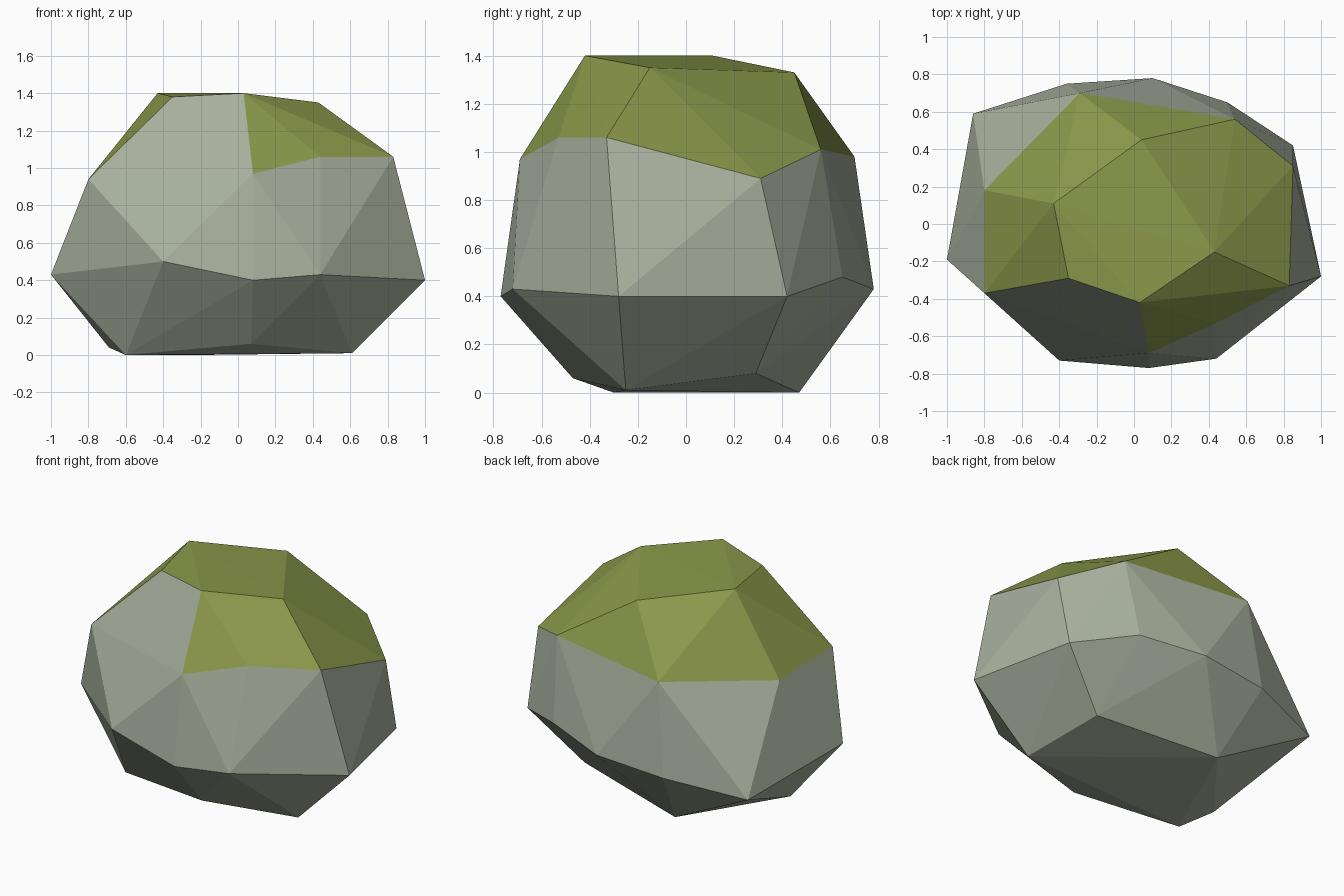
import bpy, bmesh
from mathutils import Vector

if "Cube" in bpy.data.objects:
    bpy.data.objects.remove(bpy.data.objects["Cube"])


def material(name, colour):
    m = bpy.data.materials.new(name)
    m.diffuse_color = (*colour, 1)
    m.use_nodes = True
    m.node_tree.nodes["Principled BSDF"].inputs["Base Color"].default_value = m.diffuse_color
    return m


# Boulder corners, ring by ring from the ground up
foot = [(-.60, -.30, 0), (.07, -.47, .06), (.61, -.25, .01),
        (.53, .29, .08), (-.25, .47, 0), (-.69, -.09, .04)]
belly = [(-1, -.19, .43), (-.40, -.73, .50), (.08, -.77, .40), (.44, -.72, .43),
         (1, -.28, .40), (.85, .42, .40), (.50, .65, .48), (.10, .78, .43),
         (-.36, .75, .39), (-.86, .59, .32)]
shoulder = [(-.80, -.37, .94), (.08, -.69, .97), (.44, -.53, 1.06), (.83, -.33, 1.06),
            (.85, .31, .89), (.54, .56, 1.01), (-.29, .70, .98), (-.80, .18, .93)]
crown = [(-.35, -.29, 1.38), (.03, -.42, 1.40), (.43, -.15, 1.35),
         (.04, .45, 1.33), (-.43, .11, 1.40)]

# Faceted stone wrapped around the rings
bm = bmesh.new()
for ring in (foot, belly, shoulder, crown):
    for p in ring:
        bm.verts.new(p)
bmesh.ops.convex_hull(bm, input=bm.verts[:])
bmesh.ops.recalc_face_normals(bm, faces=bm.faces[:])
bm.normal_update()

# Moss covers everything above the shoulder except the bare front-left slope
bare = Vector((-.36, -.93, 0))
for f in bm.faces:
    f.smooth = False
    high = min(v.co.z for v in f.verts) > .85
    f.material_index = int(high and f.normal.dot(bare) < .8)

mesh = bpy.data.meshes.new("mossy_boulder")
bm.to_mesh(mesh)
bm.free()
mesh.materials.append(material("stone grey", (.39, .434, .337)))
mesh.materials.append(material("moss green", (.255, .314, .069)))
bpy.context.collection.objects.link(bpy.data.objects.new("mossy_boulder", mesh))
